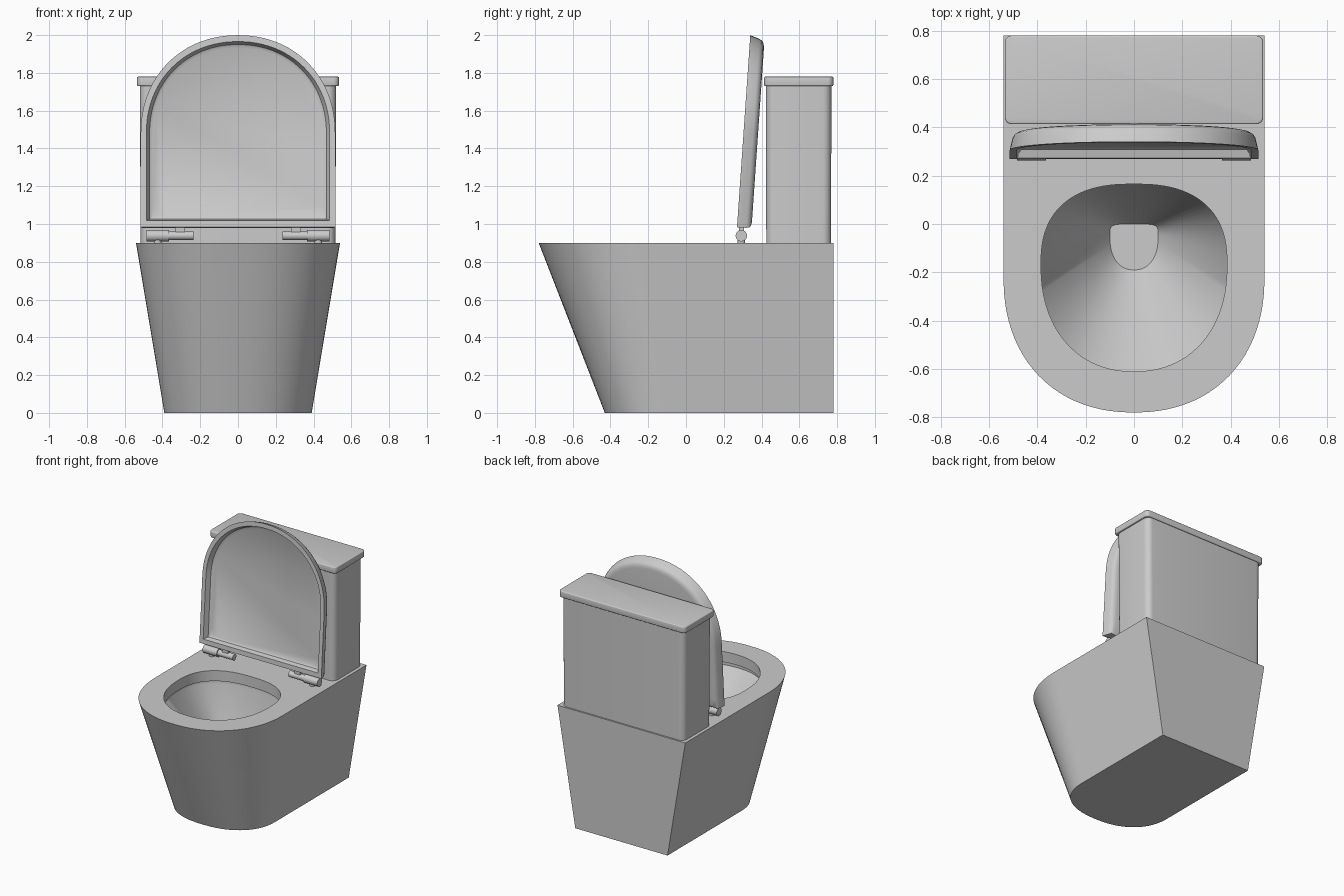
import bpy, bmesh, math
from mathutils import Matrix

if "Cube" in bpy.data.objects:
    bpy.data.objects.remove(bpy.data.objects["Cube"])

N = 96
INF = 0  # exponent code for square corners


def ring(a, yc, bneg, nneg, bpos, npos):
    """Closed superellipse loop whose two halves have their own depth and exponent."""
    pts = []
    for i in range(N):
        t = 2 * math.pi * i / N
        c, s = math.cos(t), math.sin(t)
        b, n = (bpos, npos) if s >= 0 else (bneg, nneg)
        if n == INF:
            r = 1 / max(abs(c), abs(s))
        else:
            r = (abs(c) ** n + abs(s) ** n) ** (-1 / n)
        pts.append((a * c * r, yc + b * s * r))
    return pts


def finish(name, bm):
    bmesh.ops.recalc_face_normals(bm, faces=bm.faces)
    me = bpy.data.meshes.new(name)
    bm.to_mesh(me)
    bm.free()
    ob = bpy.data.objects.new(name, me)
    bpy.context.collection.objects.link(ob)
    bpy.ops.object.select_all(action='DESELECT')
    ob.select_set(True)
    bpy.context.view_layer.objects.active = ob
    bpy.ops.object.shade_smooth_by_angle(angle=math.radians(35))
    return ob


def loft(name, rings, place):
    """Skin a list of (loop, level) and cap both ends."""
    bm = bmesh.new()
    loops = [[bm.verts.new(place(u, v, w)) for u, v in pts] for pts, w in rings]
    for p, q in zip(loops, loops[1:]):
        for i in range(N):
            j = (i + 1) % N
            bm.faces.new((p[i], p[j], q[j], q[i]))
    bm.faces.new(loops[0])
    bm.faces.new(loops[-1])
    return finish(name, bm)


def box(name, x0, x1, y0, y1, z0, z1, corner=0, edge=0, flare=1.0):
    """Box with rounded upright corners and optional softened rims."""
    bm = bmesh.new()
    bmesh.ops.create_cube(bm, size=1)
    for v in bm.verts:
        k = flare if v.co.z > 0 else 1
        v.co = ((x0 + x1) / 2 + v.co.x * (x1 - x0) * k,
                (y0 + y1) / 2 + v.co.y * (y1 - y0) * k,
                z0 if v.co.z < 0 else z1)
    if corner:
        up = [e for e in bm.edges if abs(e.verts[0].co.z - e.verts[1].co.z) > 1e-4]
        bmesh.ops.bevel(bm, geom=up, offset=corner, segments=6, profile=0.5, affect='EDGES')
    if edge:
        rim = [e for e in bm.edges if abs(e.verts[0].co.z - e.verts[1].co.z) < 1e-4]
        bmesh.ops.bevel(bm, geom=rim, offset=edge, segments=3, profile=0.5, affect='EDGES')
    return finish(name, bm)


def cylinder(name, centre, r, length, axis):
    bm = bmesh.new()
    rot = Matrix.Rotation(math.pi / 2, 4, 'Y') if axis == 'X' else Matrix()
    bmesh.ops.create_cone(bm, cap_ends=True, segments=32, radius1=r, radius2=r,
                          depth=length, matrix=Matrix.Translation(centre) @ rot)
    return finish(name, bm)


# Pedestal with flat rim, undercut and bowl in one skin
loft("pedestal_bowl", [
    (ring(0.39, -0.10, 0.33, 2.3, 0.88, INF), 0.0),
    (ring(0.54, -0.22, 0.56, 2.2, 1.00, INF), 0.9),
    (ring(0.385, -0.17, 0.44, 2.2, 0.335, 2.5), 0.9),
    (ring(0.385, -0.17, 0.44, 2.2, 0.335, 2.5), 0.82),
    (ring(0.405, -0.17, 0.46, 2.2, 0.355, 2.5), 0.815),
    (ring(0.405, -0.17, 0.46, 2.2, 0.355, 2.5), 0.79),
    (ring(0.10, -0.05, 0.14, 2.3, 0.05, 5), 0.33),
], lambda u, v, w: (u, v, w))

# Cistern and its cover
box("cistern", -0.515, 0.515, 0.425, 0.768, 0.9, 1.735, corner=0.045, flare=1.01)
box("cistern_cover", -0.535, 0.535, 0.413, 0.78, 1.73, 1.78, corner=0.03, edge=0.007)

# Raised lid: hollow front, drafted and rounded back, leaning backwards
TILT = math.asin(0.069)


def lean(u, v, w):
    return (u, 0.27 + v * math.sin(TILT) + w * math.cos(TILT),
            0.983 + v * math.cos(TILT) - w * math.sin(TILT))


loft("raised_lid", [
    (ring(0.45, 0.5, 0.44, INF, 0.455, 2.1), 0.045),
    (ring(0.468, 0.5, 0.455, INF, 0.472, 2.1), 0.035),
    (ring(0.485, 0.5, 0.465, INF, 0.485, 2.1), 0.0),
    (ring(0.515, 0.5, 0.5, INF, 0.519, 2.1), 0.0),
    (ring(0.503, 0.5, 0.5, INF, 0.503, 2.1), 0.05),
    (ring(0.495, 0.5, 0.497, INF, 0.494, 2.1), 0.064),
    (ring(0.48, 0.5, 0.487, INF, 0.479, 2.1), 0.073),
    (ring(0.46, 0.5, 0.47, INF, 0.459, 2.1), 0.077),
], lean)

# Hinge pair
for side, s in (("left", -1), ("right", 1)):
    cylinder(side + "_hinge_barrel", (s * 0.425, 0.293, 0.938), 0.03, 0.12, 'X')
    cylinder(side + "_hinge_pin", (s * 0.30, 0.293, 0.938), 0.023, 0.13, 'X')
    cylinder(side + "_hinge_post", (s * 0.425, 0.293, 0.915), 0.02, 0.03, 'Z')
    xa, xb = sorted((s * 0.28, s * 0.33))
    box(side + "_hinge_tab", xa, xb, 0.28, 0.308, 0.94, 0.99)
